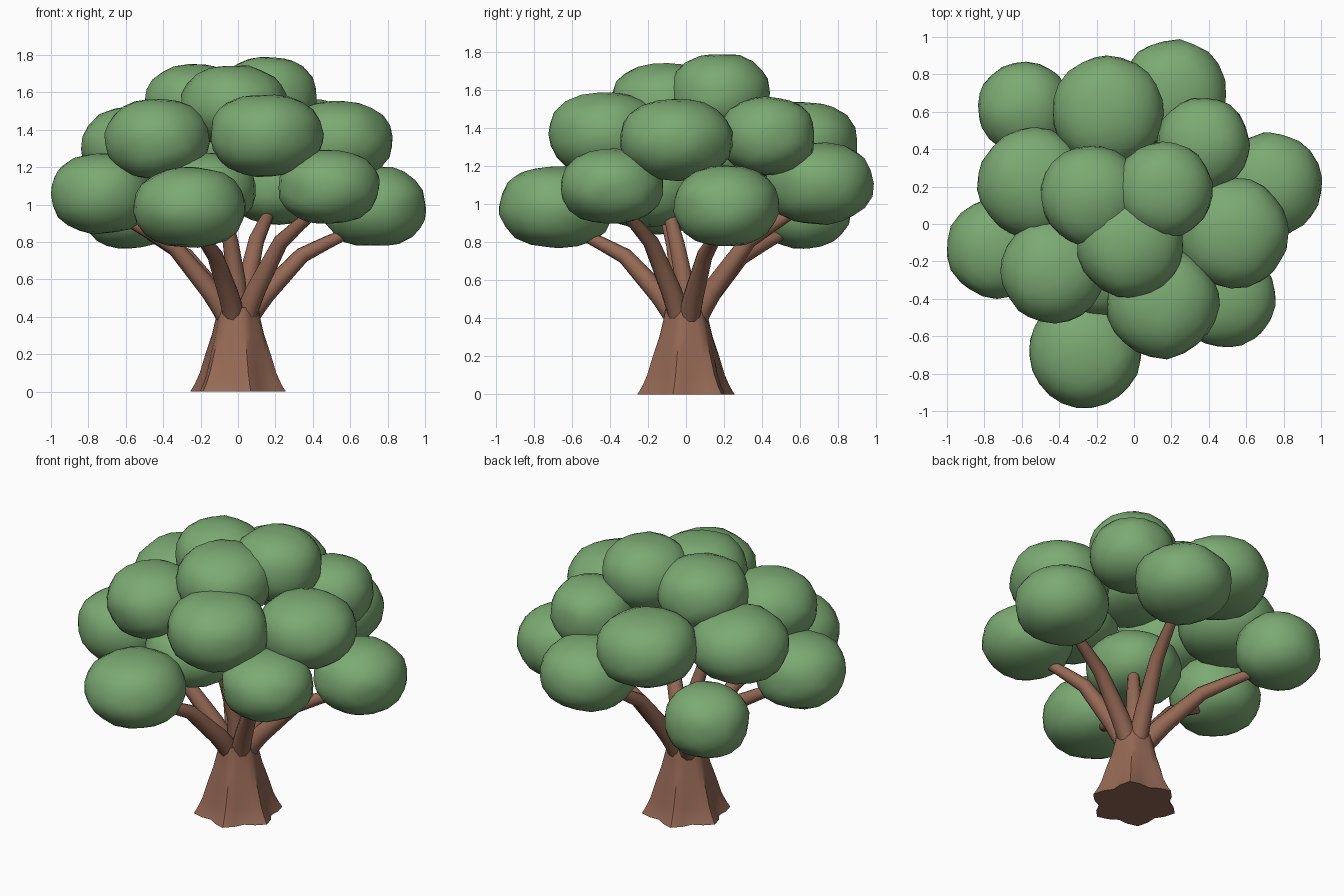
import bpy, bmesh, math, random
from mathutils import Vector, Matrix, noise

if "Cube" in bpy.data.objects:
    bpy.data.objects.remove(bpy.data.objects["Cube"])

random.seed(4)


def material(name, rgb):
    m = bpy.data.materials.new(name)
    m.diffuse_color = (*rgb, 1)
    m.use_nodes = True
    m.node_tree.nodes["Principled BSDF"].inputs["Base Color"].default_value = m.diffuse_color
    return m


GREEN = material("leaf green", (0.20, 0.40, 0.17))
BROWN = material("bark brown", (0.30, 0.14, 0.09))


def add_object(name, bm, mat, smooth=50):
    bmesh.ops.recalc_face_normals(bm, faces=bm.faces)
    me = bpy.data.meshes.new(name)
    bm.to_mesh(me)
    bm.free()
    me.materials.append(mat)
    ob = bpy.data.objects.new(name, me)
    bpy.context.collection.objects.link(ob)
    bpy.ops.object.select_all(action='DESELECT')
    ob.select_set(True)
    bpy.context.view_layer.objects.active = ob
    bpy.ops.object.shade_smooth_by_angle(angle=math.radians(smooth))
    return ob


def loft(bm, rings):
    """Skin a list of closed rings and cap both ends."""
    loops = [[bm.verts.new(p) for p in r] for r in rings]
    n = len(loops[0])
    for a, b in zip(loops, loops[1:]):
        for i in range(n):
            j = (i + 1) % n
            bm.faces.new((a[i], a[j], b[j], b[i]))
    bm.faces.new(loops[0][::-1])
    bm.faces.new(loops[-1])


# Trunk: flared, with six root ridges that fade out upward
bm = bmesh.new()
rings = []
for z, r, lobe in [(0, .237, .028), (.04, .215, .025), (.1, .192, .02), (.2, .168, .013),
                   (.3, .138, .008), (.4, .116, .005), (.45, .108, .003)]:
    ring = []
    for i in range(24):
        a = math.radians(45) + i * math.tau / 24
        rr = r + lobe * math.cos(6 * (a - math.radians(45)))
        ring.append((rr * math.cos(a), rr * math.sin(a), z))
    rings.append(ring)
loft(bm, rings)
add_object("trunk", bm, BROWN, 40)

# Leaf clumps: x, y, z, horizontal radius, vertical radius
LOW = [(-.26, -.68, .985, .30, .215), (-.73, -.13, 1.06, .27, .215),
       (.73, .21, .99, .275, .215), (-.585, .62, .98, .25, .215),
       (.21, .70, 1.11, .285, .215), (.485, -.39, 1.095, .272, .197)]
HIGH = [(-.14, .60, 1.325, .30, .215), (.37, .43, 1.36, .25, .205),
        (.53, -.05, 1.34, .295, .215), (.15, -.42, 1.37, .30, .22),
        (-.43, -.25, 1.35, .28, .215), (-.54, .22, 1.31, .295, .215),
        (-.23, .15, 1.54, .27, .21), (.16, .18, 1.58, .26, .215),
        (-.02, -.11, 1.53, .285, .215)]
CORE = [(-.18, -.22, 1.08, .28, .2)]


def leaf_clump(name, x, y, z, r, h):
    bm = bmesh.new()
    bmesh.ops.create_icosphere(bm, subdivisions=3, radius=1)
    rot = Matrix.Rotation(random.uniform(0, 6), 3, 'Z') @ Matrix.Rotation(random.uniform(0, 6), 3, 'X')
    seed = Vector((x * 9, y * 9, z * 9))
    for v in bm.verts:
        d = rot @ v.co
        # slightly boxy, lumpy ball
        p = 2.3
        k = (math.hypot(d.x, d.y) ** p + abs(d.z) ** p) ** (-1 / p)
        d = d * (k * (1 + .045 * noise.noise(d * 2.2 + seed)))
        v.co = (x + d.x * r, y + d.y * r, z + d.z * h)
    add_object(name, bm, GREEN, 60)


for label, clumps in (("lower", LOW), ("upper", HIGH), ("core", CORE)):
    for i, c in enumerate(clumps):
        leaf_clump(f"{label}_leaf_clump_{i + 1}", *c)


# Branches: tapered tubes that rise steeply, then lean out to the low clumps
def branch(name, path, radii, sides=10):
    bm = bmesh.new()
    rings = []
    for i, p in enumerate(path):
        t = path[min(i + 1, len(path) - 1)] - path[max(i - 1, 0)]
        t.normalize()
        side = t.cross(Vector((.01, .02, 1))).normalized()
        up = side.cross(t)
        rings.append([p + radii[i] * (side * math.cos(a) + up * math.sin(a))
                      for a in (k * math.tau / sides for k in range(sides))])
    loft(bm, rings)
    add_object(name, bm, BROWN, 50)


STEPS = [(0, -.12), (.12, .06), (.2, .22), (.31, .4), (.47, .66), (.65, .80), (.83, .93)]
RADII = [.05, .058, .055, .05, .043, .036, .028]
for i, (x, y, z, r, h) in enumerate(LOW):
    top = z - .1
    d = Vector((x, y, 0)).normalized() * .045
    path = [Vector((x * f, y * f, .42 + (top - .42) * t)) + d * (1 - f) * (f < .1)
            for f, t in STEPS]
    branch(f"branch_{i + 1}", path, RADII)

# Centre branch up into the crown
branch("centre_branch", [Vector(p) for p in ((0, 0, .38), (-.01, -.01, .6), (-.04, -.05, .8),
                                             (-.08, -.1, 1.0))], [.06, .05, .042, .03])
